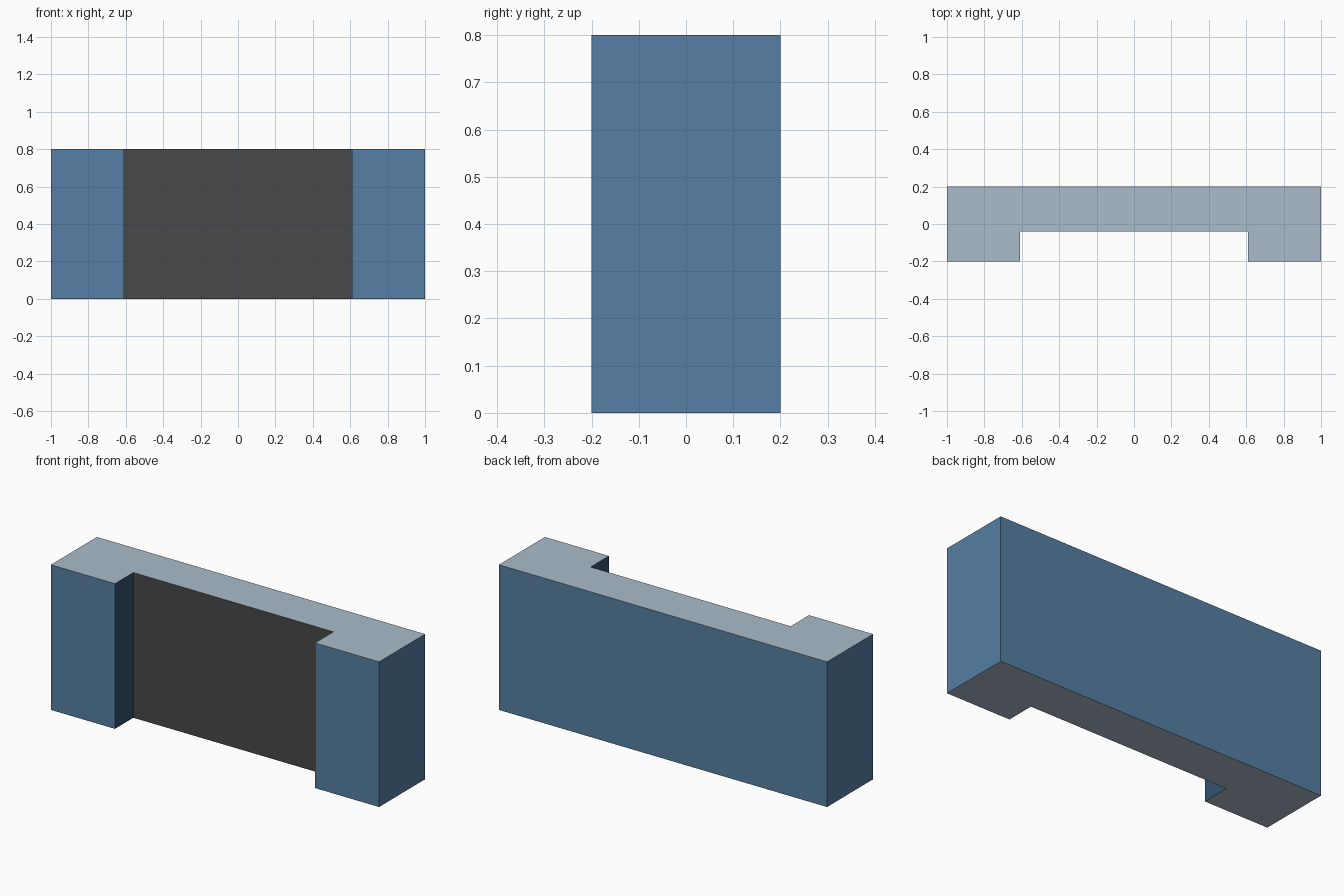
import bpy, bmesh

if "Cube" in bpy.data.objects:
    bpy.data.objects.remove(bpy.data.objects["Cube"])


def srgb(r, g, b):
    lin = lambda c: (c / 12.92) if c <= 0.04045 else ((c + 0.055) / 1.055) ** 2.4
    return (*[lin(v / 255) for v in (r, g, b)], 1.0)


def material(name, rgb):
    m = bpy.data.materials.new(name)
    m.diffuse_color = srgb(*rgb)
    m.use_nodes = True
    m.node_tree.nodes["Principled BSDF"].inputs["Base Color"].default_value = m.diffuse_color
    return m


mats = [material("blue wall", (86, 127, 163)),
        material("pale cap", (170, 188, 203)),
        material("dark panel", (72, 72, 72)),
        material("deep blue reveal", (53, 83, 110))]

# Recessed wall block: U-shaped plan extruded upwards
W, D, H = 1.0, 0.2, 0.8
NX, NY = 0.61, -0.04
half = [(NX, NY), (NX, -D), (W, -D), (W, D)]
plan = half + [(-x, y) for x, y in reversed(half)]

bm = bmesh.new()
base = bm.faces.new([bm.verts.new((x, y, 0)) for x, y in plan])
top = bmesh.ops.extrude_face_region(bm, geom=[base], use_keep_orig=True)["geom"]
bmesh.ops.translate(bm, vec=(0, 0, H),
                    verts=[v for v in top if isinstance(v, bmesh.types.BMVert)])
bmesh.ops.recalc_face_normals(bm, faces=bm.faces)

# Colours by direction and position: caps, recessed panel, its side reveals
for f in bm.faces:
    c, n = f.calc_center_median(), f.normal
    if abs(n.z) > 0.5:
        f.material_index = 1
    elif n.y < -0.5 and abs(c.x) < 0.1:
        f.material_index = 2
    elif abs(n.x) > 0.5 and abs(c.x) < 0.8:
        f.material_index = 3

mesh = bpy.data.meshes.new("recessed_wall_block")
bm.to_mesh(mesh)
bm.free()
for m in mats:
    mesh.materials.append(m)
obj = bpy.data.objects.new("recessed_wall_block", mesh)
bpy.context.collection.objects.link(obj)
